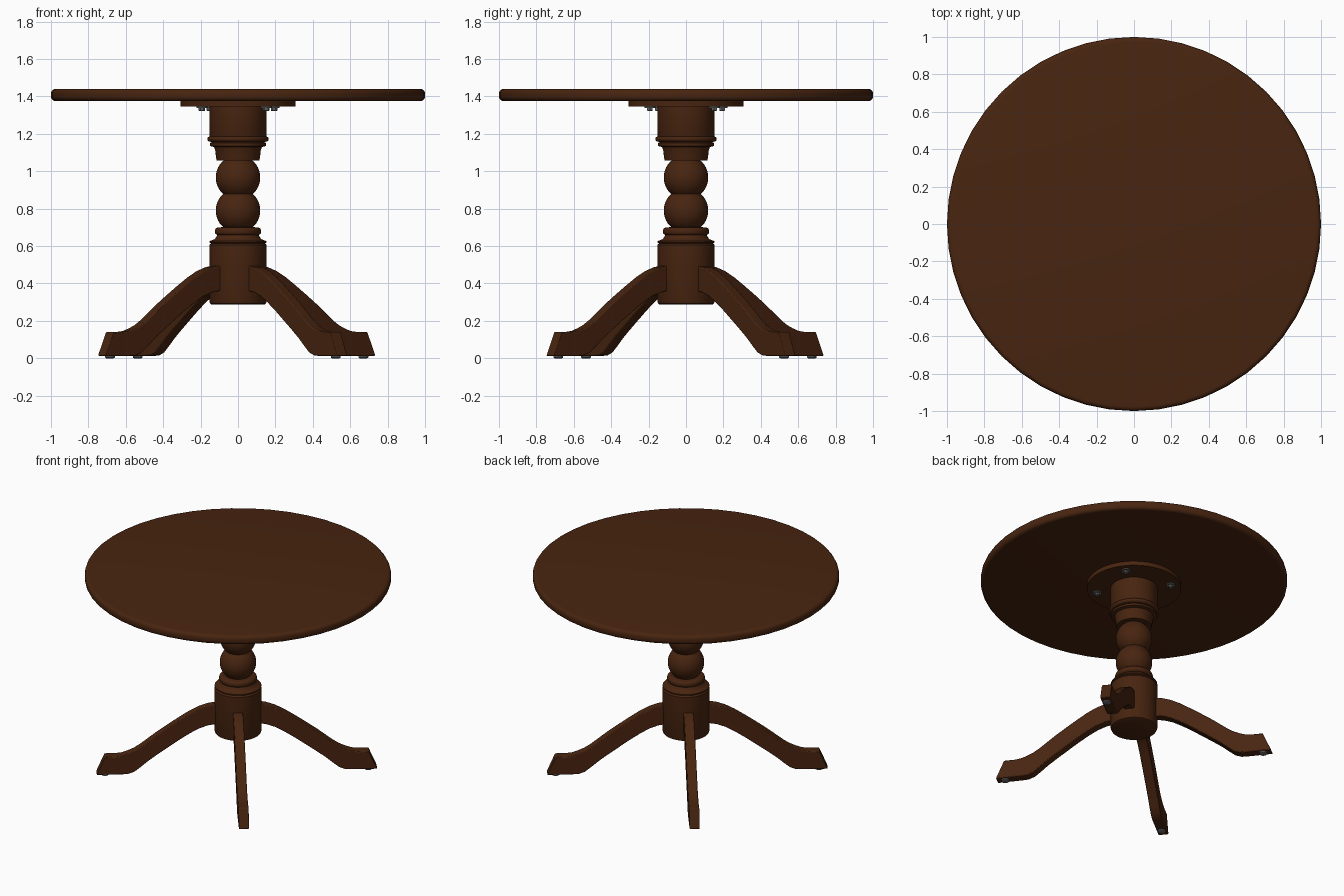
import bpy, bmesh, math
from mathutils import Matrix

cube = bpy.data.objects.get("Cube")
if cube:
    bpy.data.objects.remove(cube)


def material(name, rgb):
    m = bpy.data.materials.new(name)
    m.use_nodes = True
    m.diffuse_color = (*rgb, 1)
    m.node_tree.nodes["Principled BSDF"].inputs["Base Color"].default_value = (*rgb, 1)
    return m


WOOD = material("dark brown wood", (0.065, 0.018, 0.005))
METAL = material("grey metal", (0.12, 0.12, 0.12))
LEG_ANGLES = [math.radians(38 + 90 * i) for i in range(4)]


def finish(name, bm, mat, angle=35):
    bmesh.ops.recalc_face_normals(bm, faces=bm.faces)
    mesh = bpy.data.meshes.new(name)
    bm.to_mesh(mesh)
    bm.free()
    mesh.materials.append(mat)
    ob = bpy.data.objects.new(name, mesh)
    bpy.context.collection.objects.link(ob)
    bpy.ops.object.select_all(action="DESELECT")
    ob.select_set(True)
    bpy.context.view_layer.objects.active = ob
    bpy.ops.object.shade_smooth_by_angle(angle=math.radians(angle))
    return ob


def lathe(name, profile, mat, segments=48, at=(0, 0, 0)):
    """Revolve (radius, height) pairs around z and cap both ends."""
    bm = bmesh.new()
    rings = []
    for r, z in profile:
        rings.append([bm.verts.new((at[0] + r * math.cos(a), at[1] + r * math.sin(a), at[2] + z))
                      for a in (2 * math.pi * i / segments for i in range(segments))])
    for low, high in zip(rings, rings[1:]):
        for i in range(segments):
            j = (i + 1) % segments
            bm.faces.new((low[i], low[j], high[j], high[i]))
    bm.faces.new(rings[0])
    bm.faces.new(rings[-1])
    return finish(name, bm, mat)


def arc(cr, cz, r, start, end, steps):
    angles = [math.radians(start + (end - start) * i / steps) for i in range(steps + 1)]
    return [(cr + r * math.cos(a), cz + r * math.sin(a)) for a in angles]


# Round top with softened rim, and its mounting plate
lathe("table_top", arc(0.975, 1.40, 0.025, -90, 0, 5) + arc(0.975, 1.415, 0.025, 0, 90, 5), WOOD)
lathe("mounting_plate", [(0.308, 1.345), (0.308, 1.38)], WOOD)

# Turned column, bottom to top
base = [(0.14, 0.287), (0.149, 0.292), (0.153, 0.302), (0.153, 0.605), (0.145, 0.615),
        (0.152, 0.62), (0.152, 0.626), (0.125, 0.637), (0.115, 0.65)]
collar = arc(0.108, 0.674, 0.015, -80, 0, 3) + arc(0.108, 0.684, 0.015, 0, 90, 3)
balls = arc(0, 0.79, 0.119, -48, 48, 14) + arc(0, 0.967, 0.119, -48, 50, 14)
capital = [(0.114, 1.058), (0.118, 1.075), (0.121, 1.11), (0.128, 1.13), (0.15, 1.135),
           (0.15, 1.15), (0.14, 1.157)] + arc(0.15, 1.172, 0.014, -80, 80, 6)
lathe("column", base + collar + balls + capital + [(0.153, 1.187), (0.153, 1.35)], WOOD)

# Curved legs: (radius, upper edge, lower edge) stations swept to a flat width
STATIONS = [(0.06, 0.497, 0.345), (0.14, 0.495, 0.36), (0.19, 0.487, 0.352), (0.25, 0.466, 0.33),
            (0.31, 0.434, 0.296), (0.38, 0.388, 0.25), (0.45, 0.34, 0.2), (0.52, 0.29, 0.15),
            (0.58, 0.243, 0.105), (0.63, 0.204, 0.062), (0.67, 0.178, 0.03), (0.71, 0.16, 0.015),
            (0.75, 0.146, 0.013), (0.79, 0.141, 0.013)]
HALF_WIDTH = 0.033


def leg_mesh():
    bm = bmesh.new()
    outline = [(r, top) for r, top, _ in STATIONS] + [(0.862, 0.141), (0.917, 0.013)]
    under = [(r, low) for r, _, low in STATIONS] + [(0.862, 0.013), (0.917, 0.013)]
    upper = [[bm.verts.new((r, s * HALF_WIDTH, z)) for r, z in outline] for s in (-1, 1)]
    lower = [[bm.verts.new((r, s * HALF_WIDTH, z)) for r, z in under[:-1]] for s in (-1, 1)]
    for side in (0, 1):
        lower[side].append(upper[side][-1])
    for i in range(len(outline) - 1):
        j = i + 1
        for side in (0, 1):
            loop = [upper[side][i], upper[side][j], lower[side][j], lower[side][i]]
            bm.faces.new(list(dict.fromkeys(loop)))
        for edge in (upper, lower):
            bm.faces.new((edge[0][i], edge[0][j], edge[1][j], edge[1][i]))
    bm.faces.new((upper[0][0], upper[1][0], lower[1][0], lower[0][0]))
    return bm


for n, a in enumerate(LEG_ANGLES, 1):
    dx, dy = math.cos(a), math.sin(a)
    bm = leg_mesh()
    bm.transform(Matrix.Translation((-0.007, -0.005, 0)) @ Matrix.Rotation(a, 4, "Z"))
    leg = finish(f"leg_{n}", bm, WOOD)
    bevel = leg.modifiers.new("soft_edges", "BEVEL")
    bevel.width = 0.005
    bevel.segments = 2
    bevel.limit_method = "ANGLE"
    bevel.angle_limit = math.radians(40)

    # Glide under each foot
    lathe(f"foot_glide_{n}", [(0.02, 0), (0.026, 0.004), (0.026, 0.016)], METAL, 20,
          (dx * 0.86 - 0.007, dy * 0.86 - 0.005, 0))

    # Bolt and washer under the plate
    spot = (dx * 0.245, dy * 0.245, 0)
    lathe(f"washer_{n}", [(0.03, 1.338), (0.03, 1.346)], METAL, 20, spot)
    lathe(f"bolt_{n}", [(0.014, 1.322), (0.017, 1.325), (0.017, 1.34)], METAL, 6, spot)
